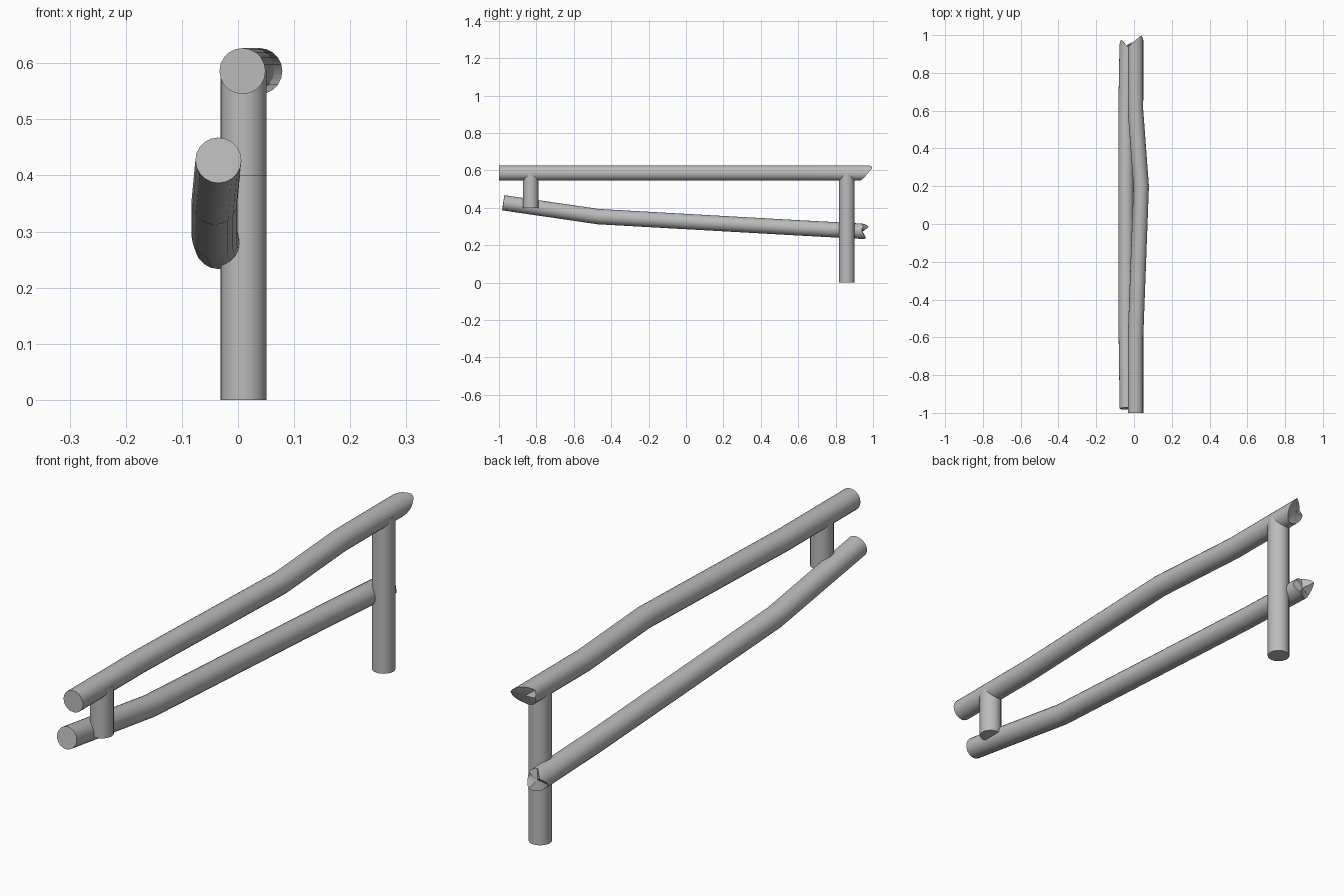
import bpy, bmesh, math
from mathutils import Vector

cube = bpy.data.objects.get("Cube")
if cube:
    bpy.data.objects.remove(cube, do_unlink=True)

SIDES = 20
RADIUS = 0.041

grey = bpy.data.materials.new("weathered_grey")
grey.use_nodes = True
grey.diffuse_color = (0.5, 0.5, 0.5, 1)
grey.node_tree.nodes["Principled BSDF"].inputs["Base Color"].default_value = (0.5, 0.5, 0.5, 1)


def spike_height(angle, spikes):
    """Length of the broken splinters at an angle around the rail."""
    height = 0
    for centre, width, length in spikes:
        gap = abs((angle - centre + 180) % 360 - 180)
        height = max(height, length * (1 - gap / width))
    return height


def log(name, path, side=Vector((1, 0, 0)), spikes=(), hollow=0):
    """Sweep a round log along a path, optionally splintering its far end."""
    points = [Vector(p) for p in path]
    bm = bmesh.new()
    rings = []
    for i, p in enumerate(points):
        tangent = (points[min(i + 1, len(points) - 1)] - points[max(i - 1, 0)]).normalized()
        right = (side - tangent * side.dot(tangent)).normalized()
        up = right.cross(tangent)
        ring = []
        for k in range(SIDES):
            a = math.tau * k / SIDES
            co = p + RADIUS * (math.cos(a) * right + math.sin(a) * up)
            if i == len(points) - 1:
                co += tangent * spike_height(math.degrees(a), spikes)
            ring.append(bm.verts.new(co))
        rings.append(ring)
    for low, high in zip(rings, rings[1:]):
        for k in range(SIDES):
            n = (k + 1) % SIDES
            bm.faces.new((low[k], low[n], high[n], high[k]))
    bm.faces.new(rings[0])
    if spikes:
        middle = bm.verts.new(points[-1] + tangent * hollow)
        for k in range(SIDES):
            bm.faces.new((rings[-1][k], rings[-1][(k + 1) % SIDES], middle))
    else:
        bm.faces.new(rings[-1])
    bmesh.ops.recalc_face_normals(bm, faces=bm.faces)
    mesh = bpy.data.meshes.new(name)
    bm.to_mesh(mesh)
    bm.free()
    mesh.materials.append(grey)
    obj = bpy.data.objects.new(name, mesh)
    bpy.context.collection.objects.link(obj)
    bpy.ops.object.select_all(action="DESELECT")
    obj.select_set(True)
    bpy.context.view_layer.objects.active = obj
    bpy.ops.object.shade_smooth_by_angle(angle=math.radians(35))


# Upright posts
log("back_post", [(0.01, 0.86, 0), (0.01, 0.86, 0.586)])
log("front_hanging_post", [(0.01, -0.83, 0.4), (0.01, -0.83, 0.586)])

# Top rail, bowed sideways, with one long splinter
log("top_rail",
    [(0.008, -1, 0.586), (0.008, -0.6, 0.586), (0.038, 0.2, 0.586),
     (0.008, 0.6, 0.586), (0.008, 0.935, 0.586)],
    spikes=[(45, 110, 0.065), (180, 60, 0.015)], hollow=0.02)

# Sagging lower rail with a jagged broken end
log("lower_rail",
    [(-0.035, -0.977, 0.427), (-0.042, -0.47, 0.353),
     (-0.042, 0.6, 0.293), (-0.036, 0.935, 0.275)],
    spikes=[(140, 55, 0.042), (305, 70, 0.03), (40, 40, 0.015)], hollow=0.008)
